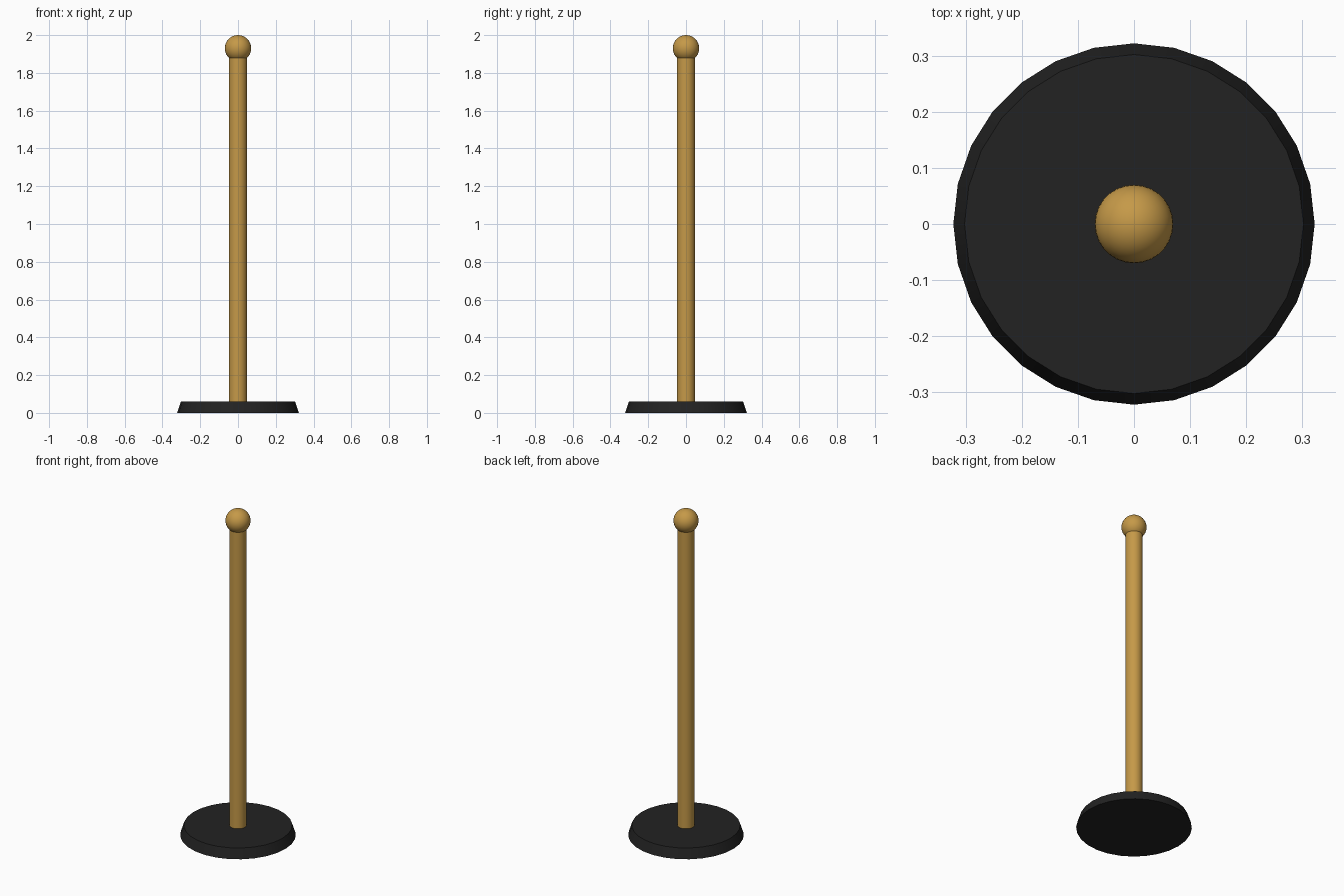
import bpy, math

if "Cube" in bpy.data.objects:
    bpy.data.objects.remove(bpy.data.objects["Cube"])


def material(name, rgb):
    m = bpy.data.materials.new(name)
    m.diffuse_color = (*rgb, 1)
    m.use_nodes = True
    m.node_tree.nodes["Principled BSDF"].inputs["Base Color"].default_value = m.diffuse_color
    return m


brass = material("brass", (0.56, 0.32, 0.065))
black = material("black", (0.016, 0.016, 0.016))


def finish(name, mat):
    ob = bpy.context.object
    ob.name = name
    ob.data.materials.append(mat)
    bpy.ops.object.shade_smooth_by_angle(angle=math.radians(35))


def cone(name, mat, sides, r1, r2, z1, z2):
    bpy.ops.mesh.primitive_cone_add(vertices=sides, radius1=r1, radius2=r2,
                                    depth=z2 - z1, location=(0, 0, (z1 + z2) / 2))
    finish(name, mat)


# Weighted base with sloping rim
cone("base", black, 28, 0.322, 0.302, 0, 0.06)

# Post, running from the base into the ball
cone("post", brass, 28, 0.048, 0.048, 0.06, 1.89)

# Ball finial
bpy.ops.mesh.primitive_uv_sphere_add(segments=28, ring_count=18, radius=0.07,
                                     location=(0, 0, 1.93))
finish("ball_finial", brass)
